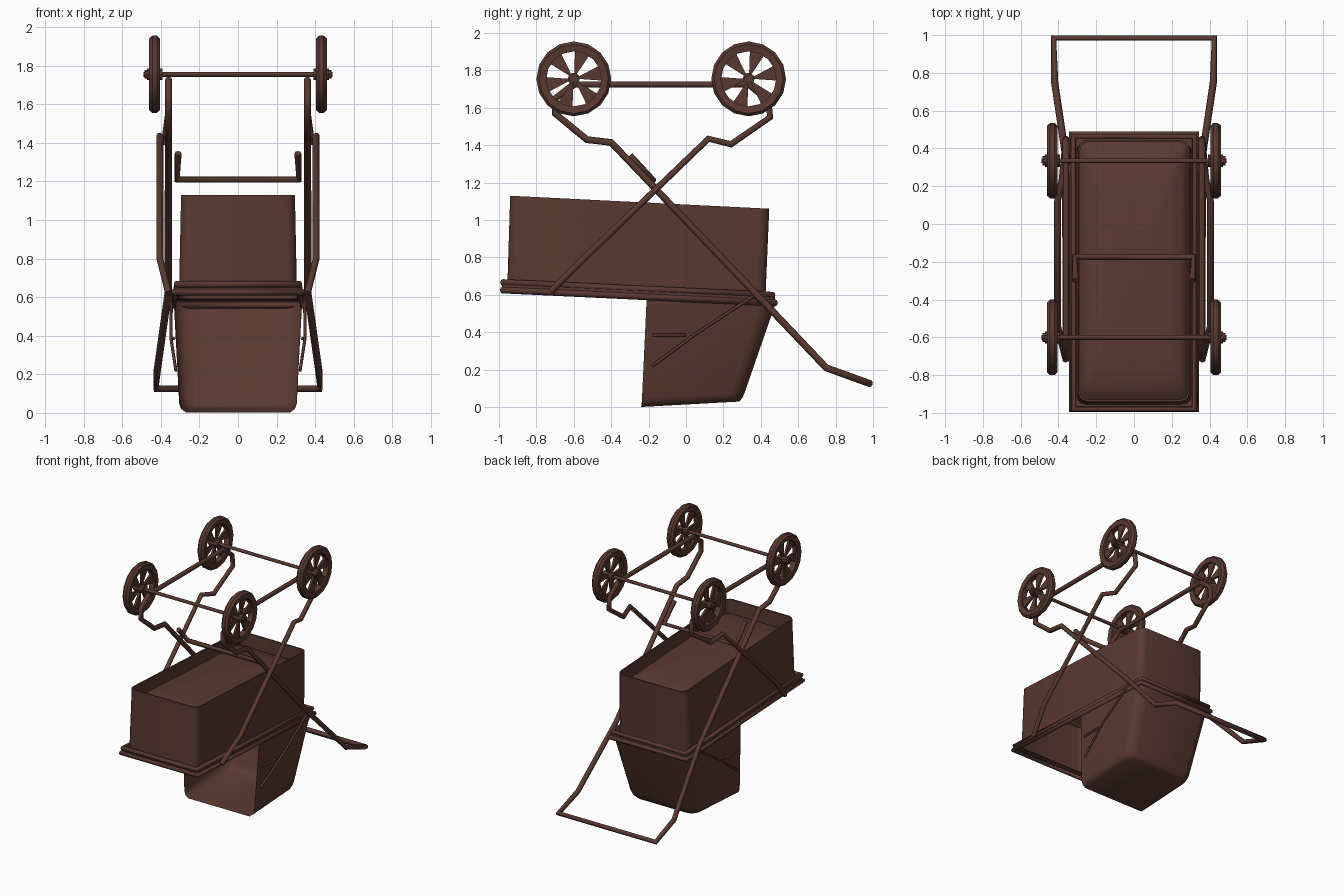
import bpy, bmesh, math
from mathutils import Matrix

if "Cube" in bpy.data.objects:
    bpy.data.objects.remove(bpy.data.objects["Cube"])

brown = bpy.data.materials.new("dark_brown")
brown.diffuse_color = (0.102, 0.041, 0.030, 1)
brown.use_nodes = True
brown.node_tree.nodes["Principled BSDF"].inputs["Base Color"].default_value = brown.diffuse_color


def finish(name, bm, angle=35):
    bmesh.ops.recalc_face_normals(bm, faces=bm.faces)
    me = bpy.data.meshes.new(name)
    bm.to_mesh(me)
    bm.free()
    ob = bpy.data.objects.new(name, me)
    bpy.context.collection.objects.link(ob)
    me.materials.append(brown)
    bpy.ops.object.select_all(action='DESELECT')
    ob.select_set(True)
    bpy.context.view_layer.objects.active = ob
    bpy.ops.object.shade_smooth_by_angle(angle=math.radians(angle))
    return ob


def tube(name, pts, r, closed=False):
    cu = bpy.data.curves.new(name, 'CURVE')
    cu.dimensions = '3D'
    cu.bevel_depth = r
    cu.bevel_resolution = 2
    cu.use_fill_caps = True
    sp = cu.splines.new('POLY')
    sp.points.add(len(pts) - 1)
    for p, co in zip(sp.points, pts):
        p.co = (*co, 1)
    sp.use_cyclic_u = closed
    cu.materials.append(brown)
    ob = bpy.data.objects.new(name, cu)
    bpy.context.collection.objects.link(ob)
    return ob


def loft(bm, rings, closed=True, cap=False):
    vs = [[bm.verts.new(p) for p in ring] for ring in rings]
    n = len(vs[0])
    for a, b in zip(vs, vs[1:]):
        for i in range(n if closed else n - 1):
            j = (i + 1) % n
            bm.faces.new((a[i], a[j], b[j], b[i]))
    if cap:
        bm.faces.new(vs[-1])


def outline(hw, y0, y1, r, zf, s=1.0):
    """Rounded rectangle in plan, with height given by a function of y."""
    cy, pts = (y0 + y1) / 2, []
    for sx, ey, start in ((1, y1, 0), (-1, y1, 90), (-1, y0, 180), (1, y0, 270)):
        oy = ey - r if ey == y1 else ey + r
        for k in range(4):
            a = math.radians(start + 30 * k)
            x = (sx * (hw - r) + r * math.cos(a)) * s
            y = cy + (oy + r * math.sin(a) - cy) * s
            pts.append((x, y, zf(y)))
    return pts


def rim_z(y):
    return 0.61 - 0.047 * y


def top_z(y):
    return 1.083 - 0.05 * y


# Bassinet: outer wall, then the sunken domed floor
bm = bmesh.new()
rings = [outline(0.305, -0.955, 0.425, 0.05, rim_z),
         outline(0.295, -0.94, 0.445, 0.05, top_z),
         outline(0.285, -0.93, 0.435, 0.045, top_z)]
for s, d in ((1, .12), (.95, .09), (.87, .07), (.7, .055), (.4, .045), (.1, .04)):
    rings.append(outline(0.285, -0.93, 0.435, 0.045, lambda y: top_z(y) - d, s))
loft(bm, rings, cap=True)
finish("bassinet", bm)

# Flange between the bassinet and its frame, with a narrow skirt
bm = bmesh.new()
loft(bm, [outline(0.305, -0.955, 0.43, 0.05, rim_z),
          outline(0.335, -0.985, 0.475, 0.02, rim_z),
          outline(0.335, -0.985, 0.475, 0.02, lambda y: rim_z(y) - 0.045)])
finish("flange", bm)
for name, hw, y0, y1, dz in (("upper_frame", 0.32, -0.98, 0.465, 0.01),
                             ("lower_frame", 0.332, -0.982, 0.478, -0.03)):
    tube(name, [(x, y, rim_z(y) + dz) for x, y in
                ((-hw, y0), (hw, y0), (hw, y1), (-hw, y1))], 0.018, True)


# Hood: U-shaped levels, open at the front
def hood_ring(hw, yf, yb, r, zf):
    pts = [(hw, yf)]
    for c, start in ((1, 0), (-1, 90)):
        for k in range(4):
            a = math.radians(start + 30 * k)
            pts.append((c * (hw - r) + r * math.cos(a), yb - r + r * math.sin(a)))
    pts.append((-hw, yf))
    return [(x, y, zf(y)) for x, y in pts]


def crown(y):
    return 0.014 + 0.055 * y


bm = bmesh.new()
loft(bm, [hood_ring(0.332, -0.21, 0.48, 0.08, lambda y: rim_z(y) - 0.03),
          hood_ring(0.305, -0.235, 0.315, 0.08, lambda y: crown(y) + 0.05),
          hood_ring(0.295, -0.237, 0.302, 0.08, lambda y: crown(y) + 0.02),
          hood_ring(0.268, -0.24, 0.285, 0.07, crown)], closed=False, cap=True)
finish("hood", bm, 50)

for s, side in ((-1, "left"), (1, "right")):
    # Hood struts
    tube(side + "_hood_strut", [(s * .345, .37, .60), (s * .348, .05, .39),
                                (s * .322, -.18, .22)], 0.008)
    tube(side + "_hood_hinge", [(s * .335, .0, .385), (s * .332, -.18, .385)], 0.008)
    # Crossed chassis bars with bent spring ends
    tube(side + "_spring_bar", [(s * x, y, z) for x, y, z in (
        (.36, .335, 1.725), (.36, .44, 1.64), (.36, .45, 1.55), (.38, .24, 1.405),
        (.405, .12, 1.435), (.405, -.54, .80), (.36, -.72, .62))], 0.018)
    # Lengthwise axle bar
    tube(side + "_axle_bar", [(s * .36, -.60, 1.725), (s * .36, .335, 1.725)], 0.017)

# Push bar: both long chassis bars joined by the handle
half = [(.36, -.60, 1.725), (.36, -.70, 1.65), (.36, -.70, 1.57), (.36, -.53, 1.43),
        (.36, -.40, 1.415), (.362, .36, .62), (.42, .75, .21), (.425, .985, .125)]
tube("push_handle", half + [(-x, y, z) for x, y, z in reversed(half)], 0.019)

# Foot rest bar
tube("cross_rest", [(-.31, -.30, 1.345), (-.315, -.175, 1.21),
                    (.315, -.175, 1.21), (.31, -.30, 1.345)], 0.018)


# Wheels
def wheel(name, cx, cy, cz):
    bm = bmesh.new()
    n = 16

    def ring(x, r):
        return [(x, r * math.cos(2 * math.pi * i / n), r * math.sin(2 * math.pi * i / n))
                for i in range(n)]
    # tyre
    loft(bm, [ring(-.012, .20), ring(.012, .20), ring(.028, .185), ring(.022, .147),
              ring(-.022, .147), ring(-.028, .185), ring(-.012, .20)])
    # wedge spokes
    for k in range(6):
        a = math.radians(60 * k + 12)
        quad = []
        for r, w in ((.02, .2), (.155, .27)):
            for e in (-w, w):
                quad.append((r * math.cos(a + e), r * math.sin(a + e)))
        quad = [quad[i] for i in (0, 2, 3, 1)]
        lo = [bm.verts.new((-.008, *p)) for p in quad]
        hi = [bm.verts.new((.008, *p)) for p in quad]
        bm.faces.new(lo)
        bm.faces.new(hi)
        for i in range(4):
            j = (i + 1) % 4
            bm.faces.new((lo[i], lo[j], hi[j], hi[i]))
    # hub and hub nut
    out = 1 if cx > 0 else -1
    for r, w, off in ((.032, .08, 0), (.024, .016, .045 * out)):
        bmesh.ops.create_cone(bm, cap_ends=True, segments=10, radius1=r, radius2=r, depth=w,
                              matrix=Matrix.Translation((off, 0, 0)) @
                              Matrix.Rotation(math.pi / 2, 4, 'Y'))
    finish(name, bm, 30).location = (cx, cy, cz)


for end, y in (("front", -.60), ("rear", .335)):
    tube(end + "_axle", [(-.49, y, 1.755), (.49, y, 1.755)], 0.013)
    for side, x in (("left", -.432), ("right", .432)):
        wheel(end + "_" + side + "_wheel", x, y, 1.755)
